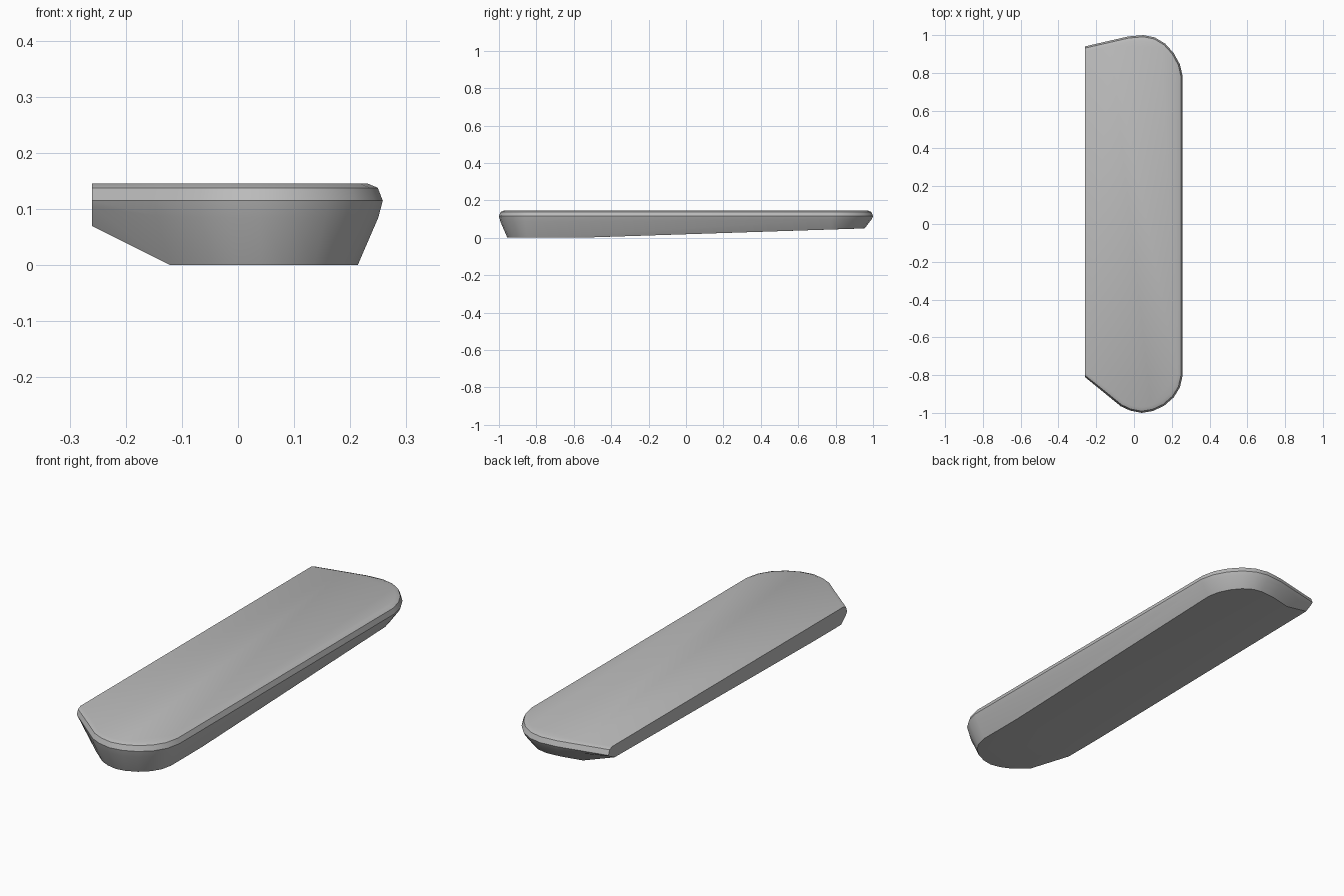
import bpy, bmesh
from mathutils import Vector

cube = bpy.data.objects.get("Cube")
if cube:
    bpy.data.objects.remove(cube, do_unlink=True)

CUT_X = -0.26      # flat side
WIDE_Z = 0.115     # height of the widest outline

# Widest outline, from the back corner of the flat side round to its front corner
outline = [Vector(p) for p in (
    (-0.26, 0.94), (-0.13, 0.97), (-0.03, 0.993), (0.05, 1.0), (0.11, 0.988),
    (0.165, 0.955), (0.21, 0.905), (0.243, 0.845), (0.258, 0.78),
    (0.258, -0.80), (0.243, -0.865), (0.21, -0.918), (0.16, -0.962),
    (0.10, -0.99), (0.04, -1.0), (-0.02, -0.988), (-0.07, -0.965),
    (-0.15, -0.90), (-0.26, -0.81))]

# (height, inset) of each level from the base to the top
levels = [(0, 0.045), (0.085, 0.008), (WIDE_Z, 0), (0.138, 0.009), (0.146, 0.028)]


def inset_point(i, amount):
    """Move an outline point inwards; the two ends slide along the flat side."""
    p = outline[i]
    if i in (0, len(outline) - 1):
        return Vector((CUT_X, p.y - amount * (1 if p.y > 0 else -1)))
    along = (p - outline[i - 1]).normalized() + (outline[i + 1] - p).normalized()
    return p + Vector((along.y, -along.x)).normalized() * amount


def base_height(x, y):
    """Underside rises towards the back and towards the flat side."""
    back = min(1, max(0, (y + 0.57) / 1.52))
    side = min(1, max(0, (-0.12 - x) / 0.14))
    return 0.05 * back + side * (0.07 - 0.03 * back)


# Lofted body
bm = bmesh.new()
rings = [[bm.verts.new((*inset_point(i, inset), z)) for i in range(len(outline))]
         for z, inset in levels]
n = len(outline)
for low, high in zip(rings, rings[1:]):
    for i in range(n - 1):
        bm.faces.new((low[i], low[i + 1], high[i + 1], high[i]))
bm.faces.new(rings[-1])
bm.faces.new([r[0] for r in rings] + [r[-1] for r in reversed(rings)])
bm.faces.new(list(reversed(rings[0])))

# Fold lines across the underside
for point, normal in (((-0.12, 0, 0), (1, 0, 0)), ((0, -0.57, 0), (0, 1, 0))):
    bm.faces.ensure_lookup_table()
    faces = [f for f in bm.faces if all(abs(v.co.z) < 1e-5 for v in f.verts)]
    edges = {e for f in faces for e in f.edges}
    verts = {v for f in faces for v in f.verts}
    bmesh.ops.bisect_plane(bm, geom=list(verts) + list(edges) + faces, dist=0.004,
                           plane_co=point, plane_no=normal)

# Warp everything below the widest outline to the sloping underside
for v in bm.verts:
    if v.co.z < WIDE_Z:
        share = 1 - v.co.z / WIDE_Z
        v.co.z += share * base_height(v.co.x, v.co.y)
bmesh.ops.recalc_face_normals(bm, faces=bm.faces)

mesh = bpy.data.meshes.new("slab_body")
bm.to_mesh(mesh)
bm.free()
body = bpy.data.objects.new("slab_body", mesh)
bpy.context.collection.objects.link(body)

# Plain grey material
grey = bpy.data.materials.new("plain_grey")
grey.use_nodes = True
colour = (0.5, 0.5, 0.5, 1)
grey.diffuse_color = colour
grey.node_tree.nodes["Principled BSDF"].inputs["Base Color"].default_value = colour
mesh.materials.append(grey)

bpy.ops.object.select_all(action="DESELECT")
body.select_set(True)
bpy.context.view_layer.objects.active = body
bpy.ops.object.shade_smooth_by_angle(angle=0.55)
